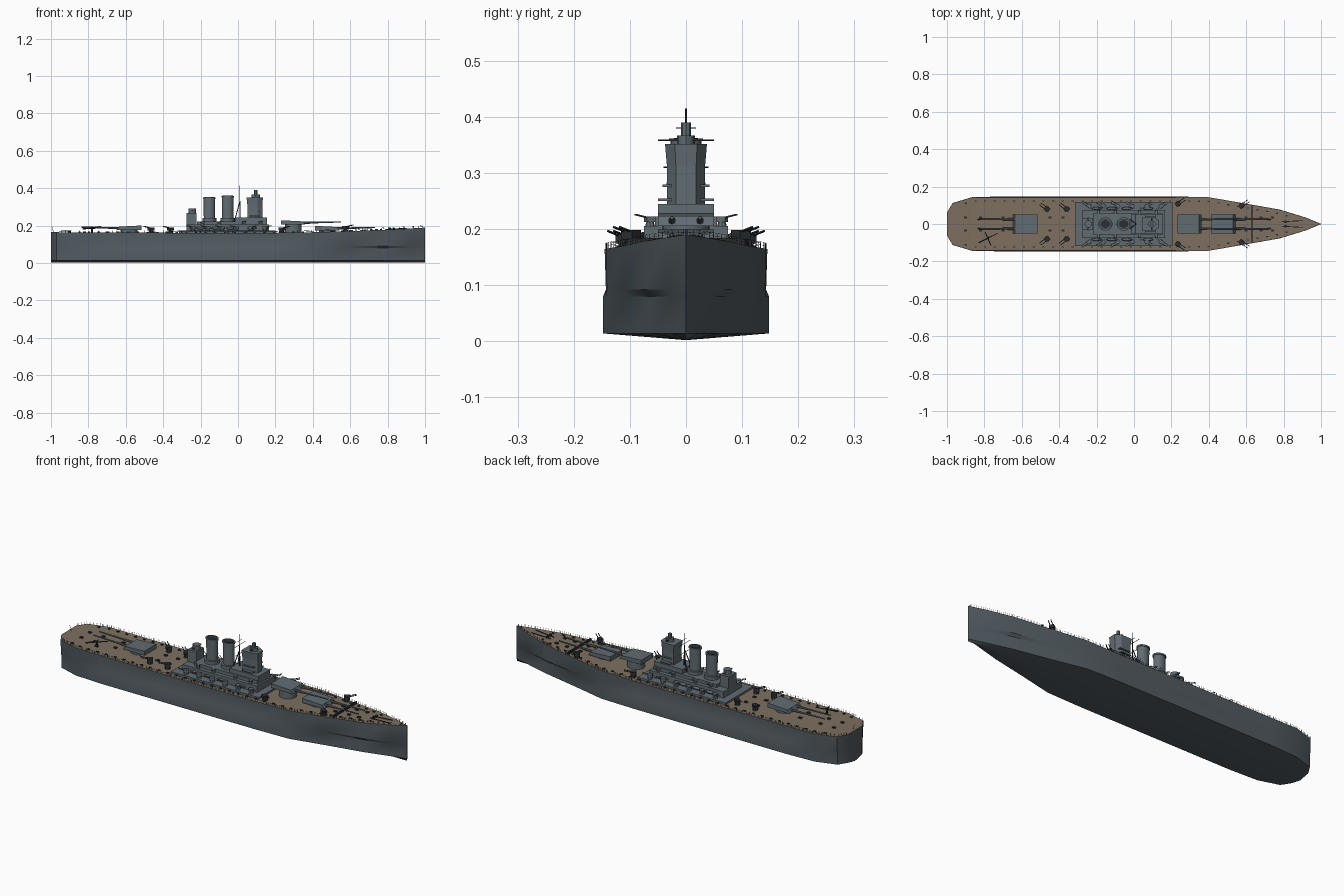
import bpy, bmesh, math
from mathutils import Vector, Matrix

cube = bpy.data.objects.get("Cube")
if cube:
    bpy.data.objects.remove(cube)


def material(name, rgb):
    m = bpy.data.materials.new(name)
    m.use_nodes = True
    m.diffuse_color = (*rgb, 1)
    m.node_tree.nodes["Principled BSDF"].inputs["Base Color"].default_value = (*rgb, 1)
    return m


HULL = material("dark hull grey", (.085, .105, .12))
DECK = material("weathered wood", (.205, .16, .115))
GREY = material("upperworks grey", (.12, .15, .17))
DARK = material("fittings black", (.025, .03, .033))


def finish(name, bm, mat, smooth=False):
    me = bpy.data.meshes.new(name)
    bmesh.ops.recalc_face_normals(bm, faces=bm.faces)
    bm.to_mesh(me)
    bm.free()
    ob = bpy.data.objects.new(name, me)
    bpy.context.collection.objects.link(ob)
    me.materials.append(mat)
    if smooth:
        bpy.ops.object.select_all(action='DESELECT')
        ob.select_set(True)
        bpy.context.view_layer.objects.active = ob
        bpy.ops.object.shade_smooth_by_angle(angle=math.radians(35))
    return ob


def add_box(bm, x, y, z, sx, sy, sz, turn=0):
    """Box centred on x, y with its base at z."""
    m = Matrix.Translation((x, y, z + sz / 2)) @ Matrix.Rotation(turn, 4, 'Z') @ Matrix.Diagonal((sx, sy, sz, 1))
    return bmesh.ops.create_cube(bm, size=1, matrix=m)["verts"]


def add_rod(bm, a, b, r1, r2=None, sides=6):
    a, b = Vector(a), Vector(b)
    d = b - a
    m = Matrix.Translation((a + b) / 2) @ d.to_track_quat('Z', 'Y').to_matrix().to_4x4()
    bmesh.ops.create_cone(bm, cap_ends=True, segments=sides, radius1=r1,
                          radius2=r1 if r2 is None else r2, depth=d.length, matrix=m)


def box(name, x0, x1, half, z0, z1, mat=GREY):
    bm = bmesh.new()
    add_box(bm, (x0 + x1) / 2, 0, z0, x1 - x0, half * 2, z1 - z0)
    return finish(name, bm, mat)


def prism(name, outline, z0, z1, mat=GREY, flare=1, smooth=False):
    """Upright prism whose top is scaled about its middle."""
    bm = bmesh.new()
    cx = sum(p[0] for p in outline) / len(outline)
    low = [bm.verts.new((x, y, z0)) for x, y in outline]
    top = [bm.verts.new((cx + (x - cx) * flare, y * flare, z1)) for x, y in outline]
    bm.faces.new(low)
    bm.faces.new(top)
    n = len(low)
    for i in range(n):
        bm.faces.new((low[i], low[(i + 1) % n], top[(i + 1) % n], top[i]))
    return finish(name, bm, mat, smooth)


def ellipse(x, rx, ry, n=20):
    return [(x + rx * math.cos(math.tau * i / n), ry * math.sin(math.tau * i / n)) for i in range(n)]


# Hull: stations of x, half beam, deck height, lower width ratio
STATIONS = [(-1, .062, .166, .95), (-.97, .112, .165, .95), (-.86, .145, .164, .97),
            (-.7, .145, .163, 1.02), (-.3, .145, .162, 1.02), (.2, .145, .162, 1.02), (.4, .143, .165, 1),
            (.58, .112, .17, .92), (.78, .077, .178, .8), (.92, .034, .185, .7), (1, .001, .19, 1)]


def deck_at(x):
    """Half beam and deck height at x."""
    for a, b in zip(STATIONS, STATIONS[1:]):
        if x <= b[0]:
            t = (x - a[0]) / (b[0] - a[0])
            return a[1] + (b[1] - a[1]) * t, a[2] + (b[2] - a[2]) * t
    return STATIONS[-1][1:3]


bm = bmesh.new()
rings = []
for x, w, top, low in STATIONS:
    side = [(w, top), (w * .985, .092), (w * low, .08), (w * low, .014)]
    ring = side + [(0, .002)] + [(-y, z) for y, z in reversed(side)]
    rings.append([bm.verts.new((x, y, z)) for y, z in ring])
for a, b in zip(rings, rings[1:]):
    for i in range(len(a)):
        j = (i + 1) % len(a)
        bm.faces.new((a[i], a[j], b[j], b[i]))
bm.faces.new(rings[0])
bm.faces.new(rings[-1])
hull = finish("hull", bm, HULL, True)
hull.data.materials.append(DECK)
for f in hull.data.polygons:
    if f.normal.z > .9 and f.center.z > .15:
        f.material_index = 1

# Deck edge railing
bm = bmesh.new()
for side in (-1, 1):
    prev = None
    for i in range(81):
        x = -.995 + i * .0248
        w, z = deck_at(x)
        y = side * max(w - .002, 0)
        add_rod(bm, (x, y, z), (x, y, z + .011), .0006, sides=3)
        if prev:
            for h in (.0055, .011):
                add_rod(bm, (prev[0], prev[1], prev[2] + h), (x, y, z + h), .0003, sides=3)
        prev = (x, y, z)
finish("deck_railing", bm, DARK)

# Stepped superstructure
box("shelter_deck", -.315, .205, .117, .16, .172)
box("deckhouse", -.275, .165, .075, .172, .205)
box("midship_house", -.22, .155, .055, .205, .222)
box("forward_house", -.015, .155, .05, .222, .245)
box("aft_control_tower", -.275, -.222, .032, .205, .268)
prism("aft_director", ellipse(-.245, .02, .02, 12), .268, .292, smooth=True)
box("aft_director_arm", -.249, -.241, .035, .278, .283)
bridge = [(.05, -.034), (.105, -.034), (.13, -.018), (.13, .018), (.105, .034), (.05, .034)]
prism("bridge_tower", bridge, .245, .312)
prism("upper_bridge", bridge, .312, .352, flare=1.1)
prism("bridge_director", ellipse(.095, .022, .016, 12), .352, .367, smooth=True)
prism("bridge_rangefinder", ellipse(.095, .009, .009, 8), .367, .39)
box("rangefinder_arm", .091, .099, .03, .357, .361, DARK)
for i, z in enumerate((.25, .275)):
    box("bridge_wing_%d" % (i + 1), .06, .118, .05 - i * .008, z, z + .004)

# Funnels with dark mouths
for name, x, top in (("aft", -.153, .352), ("forward", -.055, .36)):
    prism(name + "_funnel_base", ellipse(x, .038, .036), .222, .24, smooth=True)
    prism(name + "_funnel", ellipse(x, .03, .024), .235, top, flare=1.03, smooth=True)
    prism(name + "_funnel_lip", ellipse(x, .034, .028), top - .008, top, smooth=True)
    prism(name + "_funnel_mouth", ellipse(x, .027, .021), top, top + .002, DARK)

# Tripod mast and yards
bm = bmesh.new()
add_rod(bm, (.01, 0, .22), (.01, 0, .415), .0035, .0015)
for y in (-.025, .025):
    add_rod(bm, (-.02, y, .22), (.01, 0, .33), .0025)
for z, h in ((.31, .04), (.358, .05), (.38, .018)):
    add_rod(bm, (.01, -h, z), (.01, h, z), .0012)
finish("tripod_mast", bm, DARK)


# Twin gun main turrets
def turret(name, x, base, z, facing):
    prism(name + "_barbette", ellipse(x, .045, .042, 20), base, z, smooth=True)
    bm = bmesh.new()
    for v in add_box(bm, x, 0, z, .13, .1, .024):
        if (v.co.x - x) * facing > 0 and v.co.z > z + .01:
            v.co.z -= .006
            v.co.x -= facing * .012
    finish(name + "_gunhouse", bm, GREY)
    bm = bmesh.new()
    for y in (-.025, .025):
        add_rod(bm, (x + facing * .05, y, z + .01), (x + facing * .12, y, z + .012), .007, .005, 8)
        add_rod(bm, (x + facing * .12, y, z + .012), (x + facing * .255, y, z + .015), .0045, .003, 8)
    finish(name + "_guns", bm, GREY, True)


turret("lower_forward_turret", .477, .16, .175, 1)
turret("upper_forward_turret", .295, .16, .205, 1)
turret("aft_turret", -.582, .16, .177, -1)


# Light gun mounts, mirrored across the ship
def small_gun(bm, x, y, z, turn, s=1):
    d = Vector((math.cos(turn), math.sin(turn), 0))
    p = Vector((x, y, z))
    add_rod(bm, p, p + Vector((0, 0, .01 * s)), .011 * s, .008 * s, 8)
    add_box(bm, x, y, z + .009 * s, .022 * s, .018 * s, .013 * s, turn)
    off = Vector((-d.y, d.x, 0)) * .005 * s
    for k in (-1, 1):
        a = p + Vector((0, 0, .018 * s)) + off * k
        add_rod(bm, a, a + d * .035 * s + Vector((0, 0, .008 * s)), .0016 * s)


bm = bmesh.new()
for side in (-1, 1):
    for i in range(6):
        x = -.24 + i * .077
        small_gun(bm, x, side * .096, .172, side * (.5 if x > 0 else 2.6), 1.1)
    for x in (-.19, -.1, .03, .12):
        small_gun(bm, x, side * .064, .205, side * 1.2, .8)
finish("secondary_guns", bm, GREY)
bm = bmesh.new()
for x, y in ((-.465, .08), (-.36, .08), (.235, .108), (.575, .098)):
    for side in (-1, 1):
        small_gun(bm, x, y * side, deck_at(x)[1], side * (2.5 if x < 0 else .6), 1.3)
finish("deck_guns", bm, DARK)

# Boats in rows beside the deckhouse
bm = bmesh.new()
for side in (-1, 1):
    for x in (-.2, -.12, -.04, .075):
        m = Matrix.Translation((x, side * .083, .187)) @ Matrix.Diagonal((.028, .008, .007, 1))
        bmesh.ops.create_uvsphere(bm, u_segments=10, v_segments=6, radius=1, matrix=m)
finish("ship_boats", bm, GREY, True)

# Deck fittings: bollards, hatches, anchor chains and breakwater
bm = bmesh.new()
for i in range(34):
    x = -.9 + i * .052
    w, z = deck_at(x)
    for side in (-1, 1):
        add_box(bm, x, side * (w - .022), z, .012, .006, .005)
finish("bollards", bm, DARK)
bm = bmesh.new()
for x in (-.9, -.82, -.7, -.45, -.38, .6, .68, .74):
    for side in (-1, 1):
        add_box(bm, x, side * .035, deck_at(x)[1], .016, .012, .006)
finish("hatches", bm, DARK)
bm = bmesh.new()
for side in (-1, 1):
    add_rod(bm, (.79, side * .012, .18), (.9, side * .018, .186), .0025)
    add_rod(bm, (.81, side * .012, .178), (.81, side * .012, .19), .007, sides=8)
    add_box(bm, .631, side * .05, .17, .006, .1, .014)
finish("breakwater_and_chains", bm, DARK)

# Aft crane resting on the deck
bm = bmesh.new()
add_rod(bm, (-.78, -.075, .16), (-.78, -.075, .195), .006, .004, 8)
add_rod(bm, (-.83, -.1, .182), (-.73, -.05, .197), .004, .002)
add_rod(bm, (-.795, -.045, .185), (-.765, -.115, .185), .003, .003)
finish("aft_crane", bm, DARK)

# Flagstaffs at both ends
bm = bmesh.new()
add_rod(bm, (-.985, 0, .16), (-.995, 0, .195), .001)
add_rod(bm, (.985, 0, .185), (.988, 0, .2), .001)
finish("flagstaffs", bm, DARK)
